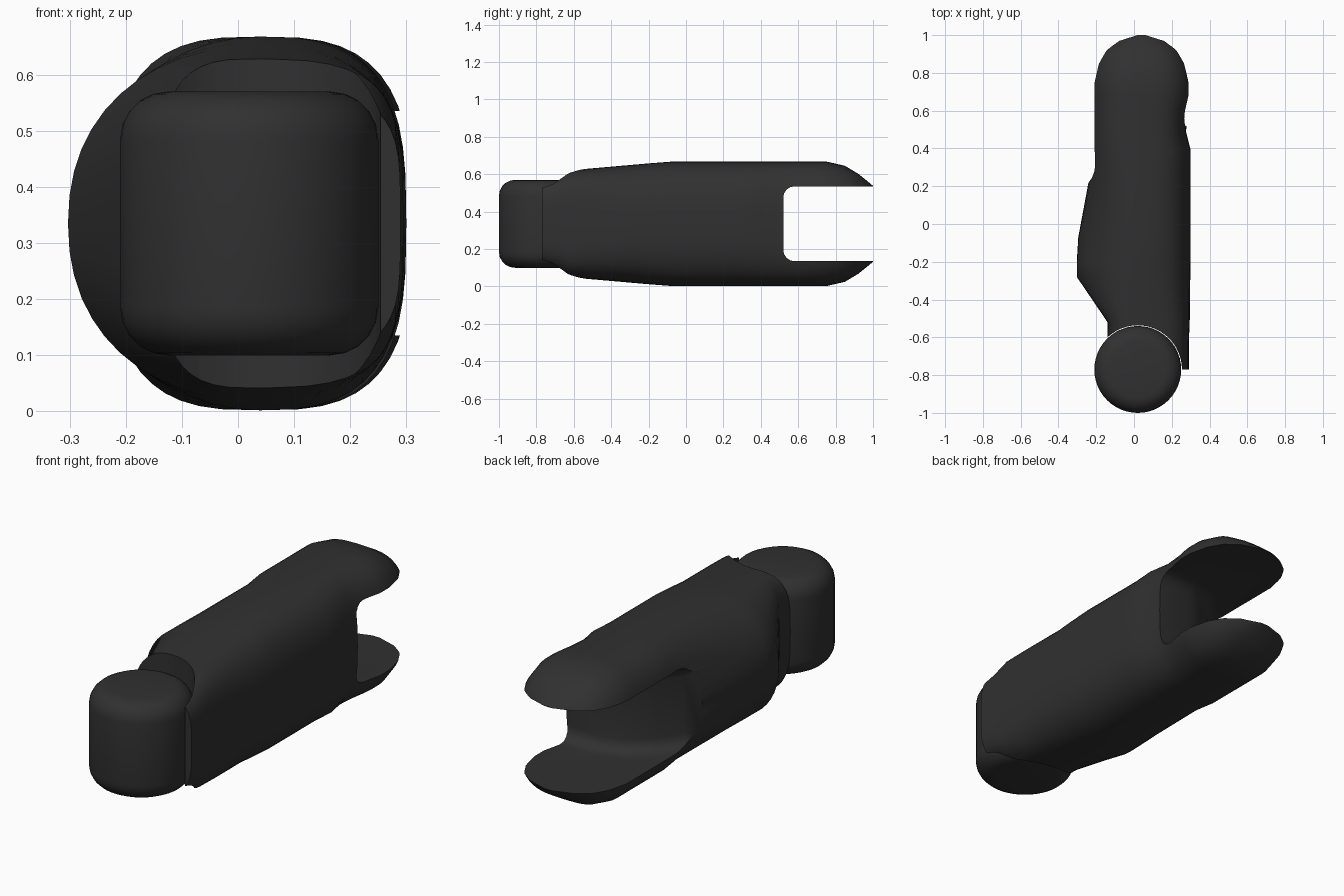
import bpy, bmesh
from math import cos, sin, pi, copysign, radians

cube = bpy.data.objects.get("Cube")
if cube:
    bpy.data.objects.remove(cube, do_unlink=True)

MID_Z = 0.335      # height of the lengthwise axis
AXIS_X = 0.04      # crown line of the body
PIVOT = (0.02, -0.77)

dark = bpy.data.materials.new("dark_plastic")
dark.use_nodes = True
dark.diffuse_color = (0.03, 0.03, 0.03, 1)
dark.node_tree.nodes["Principled BSDF"].inputs["Base Color"].default_value = (0.03, 0.03, 0.03, 1)


def make_object(name, bm):
    bmesh.ops.recalc_face_normals(bm, faces=bm.faces)
    mesh = bpy.data.meshes.new(name)
    bm.to_mesh(mesh)
    bm.free()
    obj = bpy.data.objects.new(name, mesh)
    bpy.context.collection.objects.link(obj)
    return obj


def activate(obj):
    bpy.ops.object.select_all(action='DESELECT')
    obj.select_set(True)
    bpy.context.view_layer.objects.active = obj


def bevel(obj, width, segments):
    mod = obj.modifiers.new("round", 'BEVEL')
    mod.width, mod.segments = width, segments
    mod.limit_method, mod.angle_limit = 'ANGLE', radians(50)
    activate(obj)
    bpy.ops.object.modifier_apply(modifier=mod.name)


def cut(obj, cutter):
    mod = obj.modifiers.new("cut", 'BOOLEAN')
    mod.operation, mod.solver, mod.object = 'DIFFERENCE', 'EXACT', cutter
    activate(obj)
    bpy.ops.object.modifier_apply(modifier=mod.name)
    bpy.data.objects.remove(cutter, do_unlink=True)


def finish(obj):
    obj.data.materials.clear()
    obj.data.materials.append(dark)
    activate(obj)
    bpy.ops.object.shade_smooth_by_angle(angle=radians(40))


def prism(name, outline, z0, z1):
    bm = bmesh.new()
    face = bm.faces.new([bm.verts.new((x, y, z0)) for x, y in outline])
    top = bmesh.ops.extrude_face_region(bm, geom=[face])["geom"]
    bmesh.ops.translate(bm, vec=(0, 0, z1 - z0),
                        verts=[v for v in top if isinstance(v, bmesh.types.BMVert)])
    return make_object(name, bm)


def disc(radius, count=48):
    return [(PIVOT[0] + radius * cos(2 * pi * i / count),
             PIVOT[1] + radius * sin(2 * pi * i / count)) for i in range(count)]


def power(value, n):
    return copysign(abs(value) ** (2 / n), value)


def section(y, left, right, half_height, n, count=48):
    points = []
    for i in range(count):
        c, s = cos(2 * pi * i / count), sin(2 * pi * i / count)
        m = max(n, 2.8) if c > 0 else n
        reach = right - AXIS_X if c > 0 else AXIS_X - left
        points.append((AXIS_X + reach * power(c, m), y, MID_Z + half_height * power(s, m)))
    return points


# Body lofted along y: y, left edge, right edge, half height, squareness
stations = [
    (-0.77, -0.14, 0.29, 0.235, 4), (-0.71, -0.14, 0.29, 0.25, 4),
    (-0.63, -0.14, 0.29, 0.285, 4), (-0.52, -0.14, 0.295, 0.295, 3.5),
    (-0.28, -0.303, 0.298, 0.316, 2.2), (-0.2, -0.303, 0.3, 0.323, 2.1),
    (-0.07, -0.295, 0.3, 0.333, 2), (0.28, -0.23, 0.3, 0.333, 2.6),
    (0.39, -0.23, 0.3, 0.333, 3), (0.49, -0.23, 0.275, 0.333, 3),
    (0.6, -0.23, 0.29, 0.333, 3), (0.68, -0.23, 0.31, 0.333, 3),
    (0.75, -0.23, 0.31, 0.333, 3), (0.85, -0.21, 0.29, 0.31, 3),
    (0.92, -0.18, 0.26, 0.268, 3), (0.97, -0.13, 0.21, 0.228, 3),
    (1.0, -0.02, 0.1, 0.203, 3),
]
bm = bmesh.new()
rings = [[bm.verts.new(p) for p in section(*row)] for row in stations]
for a, b in zip(rings, rings[1:]):
    for i in range(len(a)):
        j = (i + 1) % len(a)
        bm.faces.new((a[i], a[j], b[j], b[i]))
bm.faces.new(rings[0])
bm.faces.new(rings[-1])
body = make_object("segment_body", bm)

# Fork slot, sweeping further forward on one side for bending clearance
slot = prism("slot_cutter", [(0.5, 0.52), (0.1, 0.52), (-0.02, 0.48), (-0.12, 0.39),
                             (-0.19, 0.29), (-0.24, 0.22), (-0.5, 0.1),
                             (-0.5, 1.3), (0.5, 1.3)], MID_Z - 0.2, MID_Z + 0.2)
bevel(slot, 0.06, 4)
cut(body, slot)

# Hollow in the front of the body for the knuckle
cut(body, prism("socket_cutter", disc(0.234), -0.2, 0.9))
finish(body)

# Rounded knuckle
knuckle = prism("knuckle", disc(0.23), MID_Z - 0.235, MID_Z + 0.235)
bevel(knuckle, 0.085, 5)
finish(knuckle)
